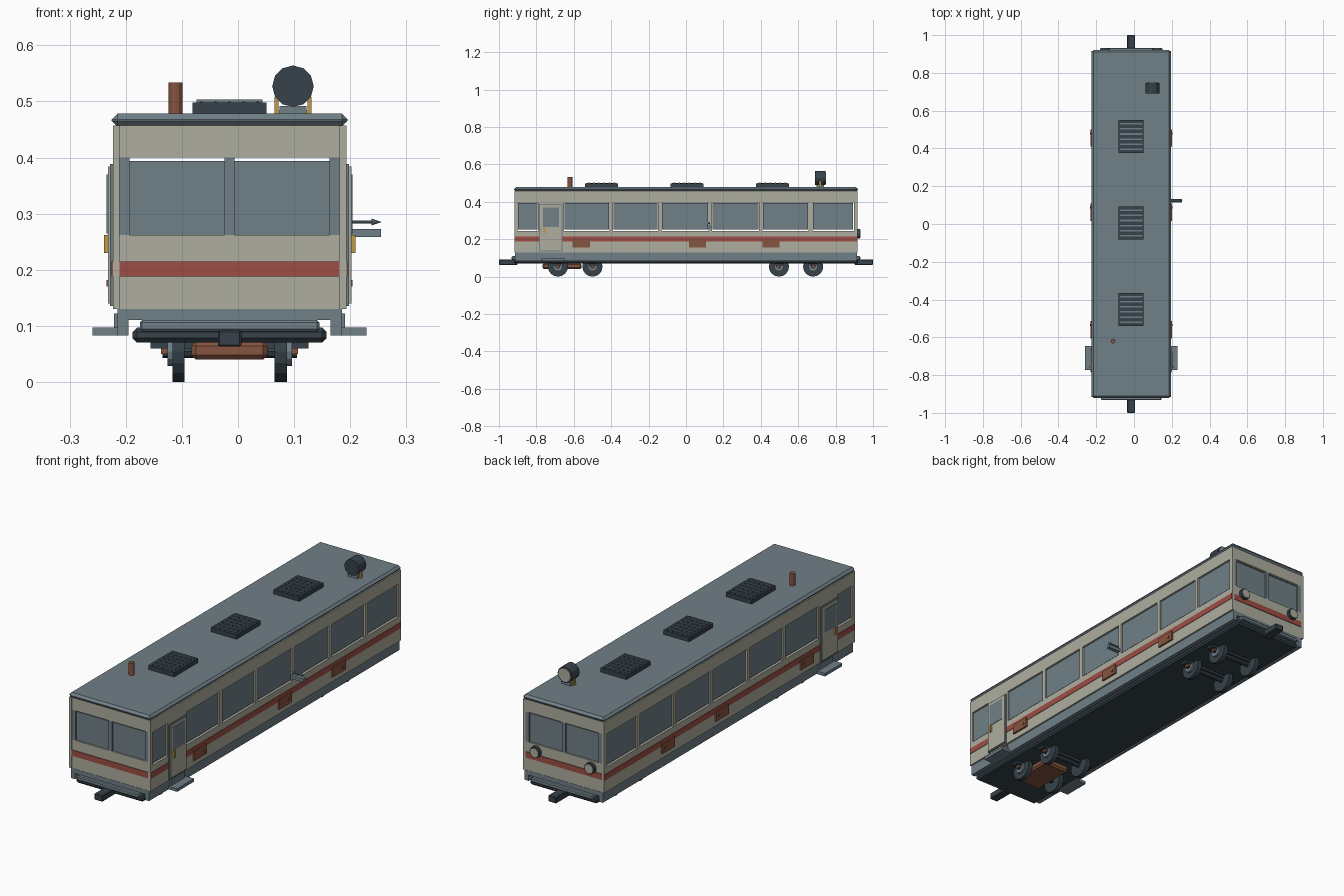
import bpy
from math import pi
from mathutils import Matrix

if "Cube" in bpy.data.objects:
    bpy.data.objects.remove(bpy.data.objects["Cube"])

CX = -0.015  # centre line of the carriage body


def material(name, r, g, b):
    m = bpy.data.materials.new(name)
    m.use_nodes = True
    m.diffuse_color = (r, g, b, 1)
    bsdf = m.node_tree.nodes["Principled BSDF"]
    bsdf.inputs["Base Color"].default_value = (r, g, b, 1)
    bsdf.inputs["Roughness"].default_value = 0.7
    return m


cream = material("cream paint", .42, .42, .35)
slate = material("slate blue", .16, .215, .245)
dark = material("dark steel", .037, .054, .068)
red = material("red stripe", .34, .075, .058)
rust = material("rust brown", .24, .09, .05)
gold = material("brass", .52, .32, .06)


def box(name, x, y, z, mat, bevel=0):
    """Box from (low, high) pairs on each axis."""
    lo, hi = zip(*(sorted(p) for p in (x, y, z)))
    bpy.ops.mesh.primitive_cube_add(size=1, location=[(a + b) / 2 for a, b in zip(lo, hi)])
    ob = bpy.context.object
    ob.name = name
    ob.data.transform(Matrix.Diagonal([b - a for a, b in zip(lo, hi)] + [1]))
    ob.data.materials.append(mat)
    if bevel:
        mod = ob.modifiers.new("chamfer", 'BEVEL')
        mod.width, mod.segments = bevel, 1
    return ob


def rod(name, centre, radius, length, axis, mat, sides=12, tip=None):
    """Cylinder or cone along an axis."""
    turn = {'X': (0, pi / 2, 0), 'Y': (-pi / 2, 0, 0), 'Z': (0, 0, 0)}[axis]
    bpy.ops.mesh.primitive_cone_add(vertices=sides, radius1=radius,
                                    radius2=radius if tip is None else tip,
                                    depth=length, location=centre, rotation=turn)
    ob = bpy.context.object
    ob.name = name
    ob.data.materials.append(mat)
    return ob


def wide(half):
    return (CX - half, CX + half)


# Roof, deck and underframe
box("roof", wide(.21), (-.92, .92), (.455, .478), slate, .01)
box("deck", wide(.2), (-.915, .915), (.11, .13), slate)
box("underframe", wide(.173), (-.92, .92), (.07, .097), dark, .008)
box("buffer_beam", wide(.16), (-.932, .932), (.09, .11), slate, .004)

# Side walls, built the same on both sides
PILLARS = (-.40, -.14, .13, .40, .665)
for s, side in ((-1, "right"), (1, "left")):
    def across(a, b):
        return (CX + s * a, CX + s * b)

    skin = across(.196, .208)
    box(side + "_skirt", across(.18, .2), (-.915, .915), (.083, .13), slate)
    box(side + "_lower_wall", skin, (-.917, .917), (.13, .245), cream)
    box(side + "_upper_wall", skin, (-.917, .917), (.397, .457), cream)
    box(side + "_stripe", across(.207, .21), (-.915, .915), (.188, .215), red)

    # Posts and glass between them
    posts = [(-.917, -.9), (-.79, -.652)]
    posts += [(p - .01, p + .01) for p in PILLARS] + [(.897, .917)]
    for post in posts:
        box(side + "_window_post", skin, post, (.245, .397), cream)
    for (_, start), (end, _) in zip(posts, posts[1:]):
        box(side + "_window", across(.197, .202), (start + .003, end - .003),
            (.251, .394), slate)

    # Door, handle and step
    box(side + "_door_frame", across(.207, .213), (-.785, -.66), (.135, .388), slate)
    box(side + "_door", across(.207, .217), (-.78, -.665), (.14, .384), cream)
    box(side + "_door_window", across(.216, .219), (-.765, -.68), (.265, .37), slate)
    box(side + "_door_handle", across(.217, .224), (-.762, -.752), (.23, .262), gold)
    box(side + "_step", across(.19, .244), (-.772, -.647), (.083, .097), slate)
    box(side + "_step_bracket", across(.19, .206), (-.76, -.66), (.097, .122), slate)

    # Access hatches
    for y in (-.56, .062, .455):
        box(side + "_hatch", across(.207, .216), (y - .046, y + .046), (.155, .2), rust)
        box(side + "_hatch_latch", across(.215, .219), (y + .02, y + .03), (.17, .182), rust)

# End walls with two windows each, front and back
for s, end in ((-1, "front"), (1, "back")):
    def along(a, b):
        return (s * a, s * b)

    skin = along(.9, .914)
    box(end + "_lower_wall", wide(.196), skin, (.13, .262), cream)
    box(end + "_upper_wall", wide(.196), skin, (.4, .457), cream)
    box(end + "_stripe", wide(.196), along(.913, .917), (.188, .215), red)
    for x in (-.187, 0, .187):
        box(end + "_window_post", (CX + x - .009, CX + x + .009), skin, (.262, .4), slate)
    for x in (-.0935, .0935):
        box(end + "_window", (CX + x - .085, CX + x + .085), along(.902, .907),
            (.262, .394), slate)
    box(end + "_coupler", wide(.021), along(.9, 1), (.063, .092), dark, .003)

# Headlights on the back
for x in (-.14, .14):
    rod("headlight_rim", (CX + x, .92, .23), .026, .018, 'Y', dark)
    rod("headlight_lens", (CX + x, .929, .23), .021, .006, 'Y', cream)

# Wheels, axles and bogie frames
for y in (-.685, -.5, .497, .68):
    rod("axle", (CX, y, .054), .011, .24, 'X', dark, 8)
    box("axle_beam", wide(.141), (y - .018, y + .018), (.06, .072), dark)
    for s in (-1, 1):
        rod("wheel", (CX + s * .091, y, .054), .054, .022, 'X', dark, 16)
        rod("wheel_hub", (CX + s * .105, y, .054), .026, .012, 'X', slate, 12)
        box("axle_hanger", (CX + s * .11, CX + s * .122), (y - .012, y + .012),
            (.05, .07), rust)

# Tank under the front
box("fuel_tank", wide(.068), (-.767, -.558), (.04, .072), rust, .008)

# Roof vents with raised slats
for y in (-.452, .005, .463):
    box("roof_vent", wide(.066), (y - .088, y + .088), (.475, .498), dark)
    for i in range(6):
        c = y + (i - 2.5) * .027
        box("vent_slat", wide(.059), (c - .004, c + .004), (.497, .503), slate)
    for i in range(5):
        c = CX + (i - 2) * .025
        box("vent_rib", (c - .002, c + .002), (y - .08, y + .08), (.497, .5), dark)

# Chimney
rod("chimney", (-.111, -.62, .504), .0125, .06, 'Z', rust)

# Searchlight on its forked mount
LX, LY = .098, .718
box("searchlight_base", (LX - .024, LX + .024), (LY - .02, LY + .02), (.476, .492), slate)
box("searchlight_yoke", (LX - .033, LX + .033), (LY - .006, LY + .006), (.478, .484), gold)
for s in (-1, 1):
    box("searchlight_arm", (LX + s * .026, LX + s * .033), (LY - .007, LY + .007),
        (.478, .508), gold)
rod("searchlight_body", (LX, LY, .527), .037, .056, 'Y', dark)
rod("searchlight_lens", (LX, LY + .028, .527), .031, .006, 'Y', cream)

# Signal arm and pointed rod on the left side
box("signal_arm", (.19, .255), (.114, .132), (.258, .273), slate)
rod("signal_rod", (.215, .123, .285), .003, .05, 'X', slate, 8)
rod("signal_tip", (.247, .123, .285), .006, .018, 'X', slate, 8, 0)
